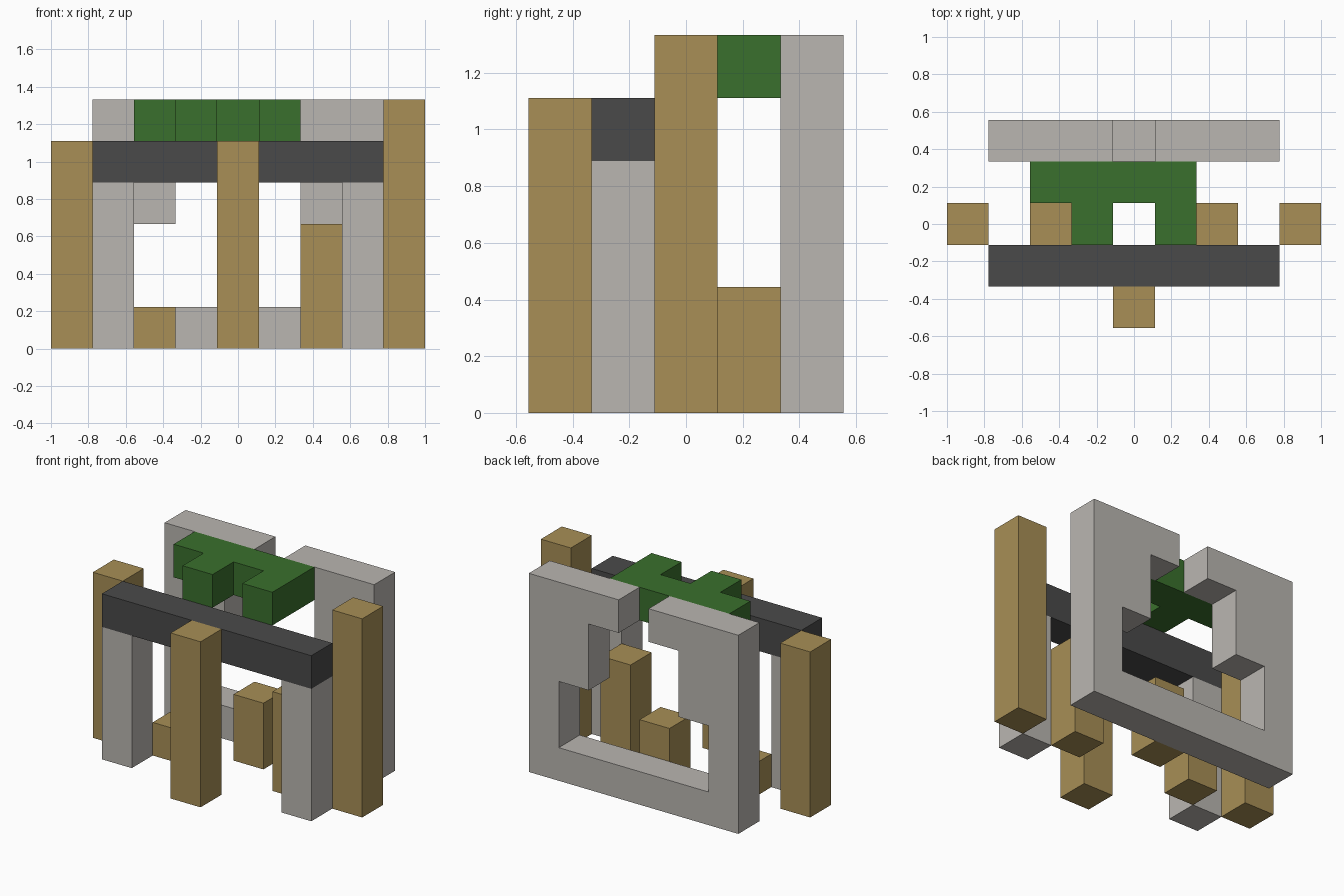
import bpy
import bmesh
from mathutils import Vector

cube = bpy.data.objects.get("Cube")
if cube:
    bpy.data.objects.remove(cube, do_unlink=True)

# Everything sits on a block grid: 9 wide, 5 deep, 6 high
UNIT = 2 / 9
CORNER = Vector((-4.5, -2.5, 0))


def material(name, colour):
    mat = bpy.data.materials.new(name)
    mat.use_nodes = True
    mat.diffuse_color = (*colour, 1)
    mat.node_tree.nodes["Principled BSDF"].inputs["Base Color"].default_value = (*colour, 1)
    return mat


wood = material("tan wood", (0.392, 0.275, 0.093))
stone = material("pale stone", (0.491, 0.468, 0.440))
slate = material("dark slate", (0.068, 0.068, 0.068))
leaf = material("leaf green", (0.042, 0.162, 0.026))


def prism(name, outline, push, mat):
    """Extrude a flat outline, given in grid units, along push."""
    bm = bmesh.new()
    face = bm.faces.new([bm.verts.new((Vector(p) + CORNER) * UNIT) for p in outline])
    extruded = bmesh.ops.extrude_face_region(bm, geom=[face])["geom"]
    verts = [v for v in extruded if isinstance(v, bmesh.types.BMVert)]
    bmesh.ops.translate(bm, verts=verts, vec=Vector(push) * UNIT)
    if not any(f is face for f in bm.faces):
        bm.faces.new([bm.verts[i] for i in range(len(outline))])
    bmesh.ops.recalc_face_normals(bm, faces=bm.faces)
    mesh = bpy.data.meshes.new(name)
    bm.to_mesh(mesh)
    bm.free()
    mesh.materials.append(mat)
    obj = bpy.data.objects.new(name, mesh)
    bpy.context.collection.objects.link(obj)
    return obj


def box(name, x, y, z, width, height, mat):
    """A one-block-deep box from its low corner."""
    base = [(x, y, z), (x + width, y, z), (x + width, y + 1, z), (x, y + 1, z)]
    return prism(name, base, (0, 0, height), mat)


# Wooden posts of different heights
for name, x, y, height in [
    ("front_post", 4, 0, 5),
    ("right_outer_post", 0, 2, 5),
    ("left_outer_post", 8, 2, 6),
    ("right_stump", 2, 2, 1),
    ("left_inner_post", 6, 2, 3),
    ("centre_stump", 4, 3, 2),
]:
    box(name, x, y, 0, 1, height, wood)

# Front gate: two stone legs under a dark beam
for side, x in (("right", 1), ("left", 7)):
    box(side + "_gate_leg", x, 1, 0, 1, 4, stone)
box("gate_beam", 1, 1, 4, 7, 1, slate)

# Back wall: symmetric outline with a stepped opening and a gap at the top
half = [(8, 0), (8, 6), (5, 6), (5, 5), (6, 5), (6, 3), (7, 3), (7, 1)]
wall = half + [(9 - x, z) for x, z in reversed(half)]
prism("back_wall", [(x, 4, z) for x, z in wall], (0, 1, 0), stone)

# Leafy canopy: a bar with two prongs reaching forward
canopy = [(2, 4), (2, 3), (3, 3), (3, 2), (4, 2), (4, 3), (5, 3), (5, 2), (6, 2), (6, 4)]
prism("canopy", [(x, y, 5) for x, y in canopy], (0, 0, 1), leaf)
